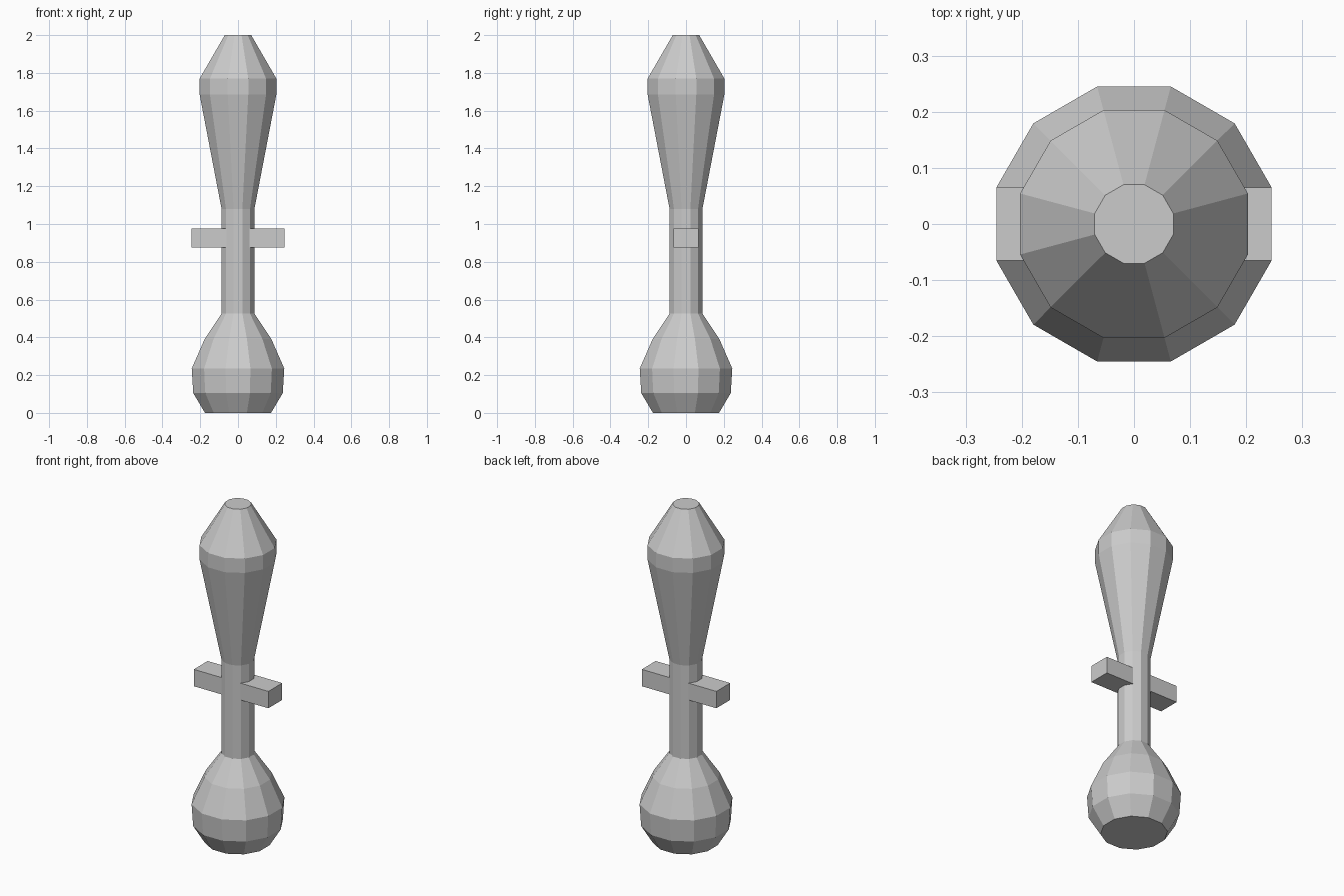
import bpy, bmesh, math

if "Cube" in bpy.data.objects:
    bpy.data.objects.remove(bpy.data.objects["Cube"])

SIDES = 12
K = math.cos(math.pi / SIDES)  # flat-to-corner ratio

grey = bpy.data.materials.new("plain grey")
grey.diffuse_color = (0.6, 0.6, 0.6, 1)
grey.use_nodes = True
grey.node_tree.nodes["Principled BSDF"].inputs["Base Color"].default_value = grey.diffuse_color


def finish(name, bm):
    bmesh.ops.recalc_face_normals(bm, faces=bm.faces[:])
    mesh = bpy.data.meshes.new(name)
    bm.to_mesh(mesh)
    bm.free()
    mesh.materials.append(grey)
    obj = bpy.data.objects.new(name, mesh)
    bpy.context.collection.objects.link(obj)
    return obj


def lathe(name, profile):
    """Closed faceted solid from (half width across flats, z) pairs."""
    bm = bmesh.new()
    rings = []
    for w, z in profile:
        r = w / K
        rings.append([bm.verts.new((r * math.cos((i + 0.5) * math.tau / SIDES),
                                    r * math.sin((i + 0.5) * math.tau / SIDES), z))
                      for i in range(SIDES)])
    for a, b in zip(rings, rings[1:]):
        for i in range(SIDES):
            j = (i + 1) % SIDES
            bm.faces.new((a[i], a[j], b[j], b[i]))
    bm.faces.new(rings[0][::-1])
    bm.faces.new(rings[-1])
    return finish(name, bm)


# Whole turned body: bulb foot, slim shaft and flared head
lathe("turned_body", [
    (0.175, 0.0), (0.237, 0.105), (0.245, 0.235), (0.177, 0.39),
    (0.087, 0.525), (0.087, 1.08),
    (0.203, 1.685), (0.203, 1.77), (0.07, 2.0),
])

# Crossbar through the shaft
bm = bmesh.new()
bmesh.ops.create_cube(bm, size=1)
bmesh.ops.scale(bm, vec=(0.49, 0.13, 0.10), verts=bm.verts)
bmesh.ops.translate(bm, vec=(0, 0, 0.925), verts=bm.verts)
finish("crossbar", bm)
